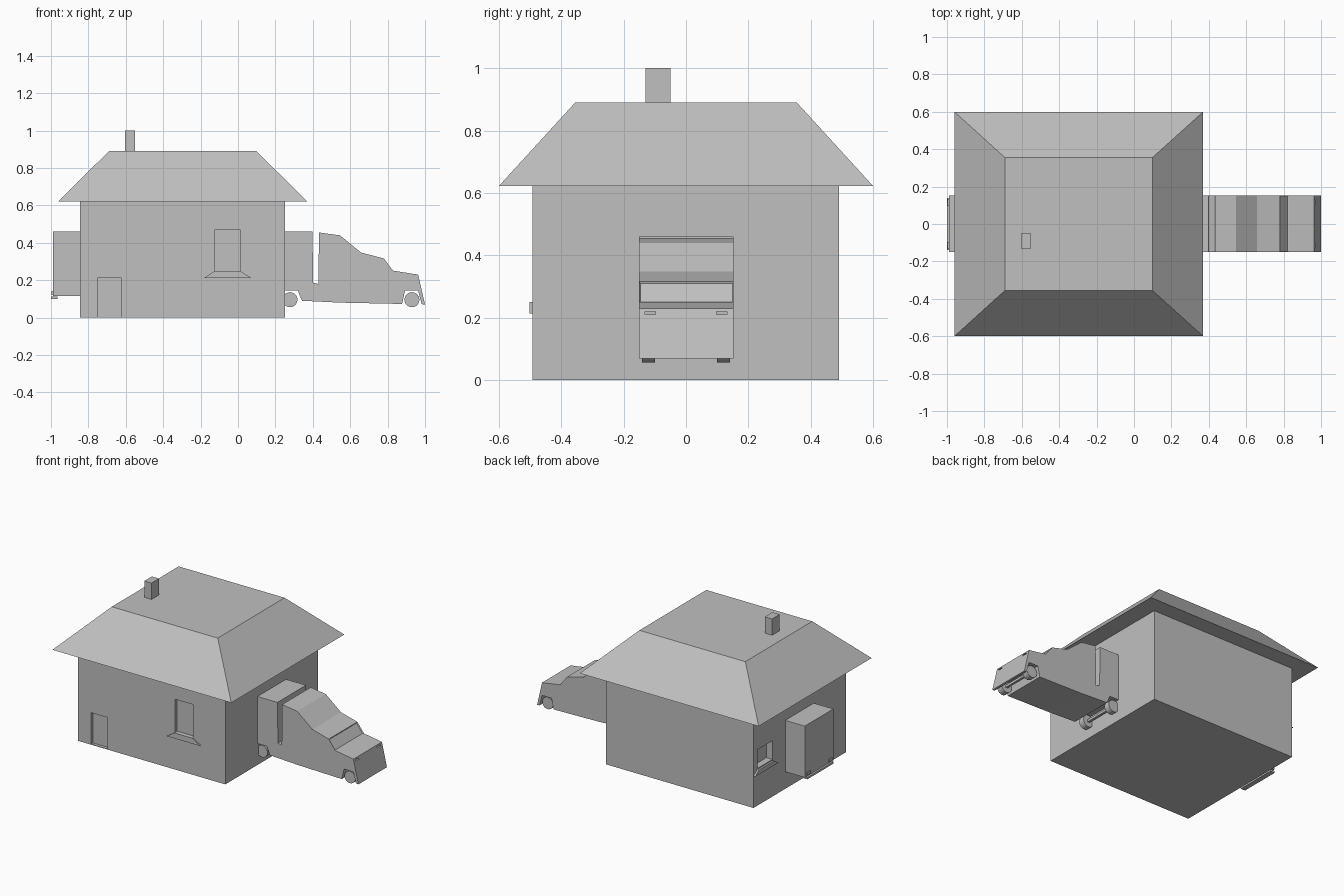
import bpy, bmesh, math
from mathutils import Vector

if "Cube" in bpy.data.objects:
    bpy.data.objects.remove(bpy.data.objects["Cube"])

grey = bpy.data.materials.new("plain_grey")
grey.diffuse_color = (0.53, 0.53, 0.53, 1)
grey.use_nodes = True
grey.node_tree.nodes["Principled BSDF"].inputs["Base Color"].default_value = grey.diffuse_color


def finish(name, bm):
    bmesh.ops.recalc_face_normals(bm, faces=bm.faces)
    mesh = bpy.data.meshes.new(name)
    bm.to_mesh(mesh)
    bm.free()
    mesh.materials.append(grey)
    ob = bpy.data.objects.new(name, mesh)
    bpy.context.collection.objects.link(ob)
    return ob


def box(name, x0, x1, y0, y1, z0, z1):
    bm = bmesh.new()
    bmesh.ops.create_cube(bm, size=1)
    for v in bm.verts:
        v.co = Vector((x1 if v.co.x > 0 else x0, y1 if v.co.y > 0 else y0, z1 if v.co.z > 0 else z0))
    return finish(name, bm)


def prism(points, move):
    """Closed solid from a flat outline pushed along a vector."""
    bm = bmesh.new()
    face = bm.faces.new([bm.verts.new(p) for p in points])
    out = bmesh.ops.extrude_face_region(bm, geom=[face], use_keep_orig=True)
    for v in out["geom"]:
        if isinstance(v, bmesh.types.BMVert):
            v.co += Vector(move)
    bmesh.ops.recalc_face_normals(bm, faces=bm.faces)
    return bm


def cut(target, name, *bounds):
    """Carve a box-shaped recess and remove the cutter."""
    cutter = box(name, *bounds)
    mod = target.modifiers.new(name, 'BOOLEAN')
    mod.operation = 'DIFFERENCE'
    mod.solver = 'EXACT'
    mod.object = cutter
    bpy.context.view_layer.objects.active = target
    bpy.ops.object.modifier_apply(modifier=mod.name)
    bpy.data.objects.remove(cutter)


# House walls with recessed door and windows
walls = box("house_walls", -0.845, 0.25, -0.492, 0.49, 0, 0.622)
cut(walls, "door_recess", -0.748, -0.626, -0.6, -0.472, 0.004, 0.215)
cut(walls, "front_window_recess", -0.123, 0.01, -0.6, -0.47, 0.25, 0.472)
cut(walls, "side_window_recess", -0.9, -0.80, 0.29, 0.45, 0.25, 0.375)

# Flared window sills
finish("front_window_sill", prism(
    [(-0.18, -0.49, 0.213), (0.07, -0.49, 0.213), (0.01, -0.49, 0.25), (-0.123, -0.49, 0.25)],
    (0, -0.011, 0)))
finish("side_window_sill", prism(
    [(-0.843, 0.24, 0.213), (-0.843, 0.488, 0.213), (-0.843, 0.45, 0.243), (-0.843, 0.29, 0.243)],
    (-0.014, 0, 0)))

# Flat-topped hip roof and chimney
roof = box("roof", -0.96, 0.37, -0.6, 0.6, 0.622, 0.89)
for v in roof.data.vertices:
    if v.co.z > 0.8:
        v.co.x = 0.098 if v.co.x > 0 else -0.69
        v.co.y = math.copysign(0.355, v.co.y)
box("chimney", -0.605, -0.552, -0.13, -0.05, 0.87, 1.0)

# Truck body outline along its side, with cab gap and wheel arches
outline = [(-0.99, 0.115), (-0.99, 0.46), (0.398, 0.46), (0.402, 0.187), (0.43, 0.18),
           (0.433, 0.455), (0.545, 0.44), (0.658, 0.348), (0.78, 0.316), (0.829, 0.251),
           (0.963, 0.23), (1.0, 0.07), (0.982, 0.072), (0.963, 0.144), (0.893, 0.144),
           (0.877, 0.073), (0.55, 0.08), (0.342, 0.09), (0.32, 0.144), (0.20, 0.144),
           (0.18, 0.115)]
bm = prism([(x, -0.15, z) for x, z in outline], (0, 0.303, 0))
# Windscreen set slightly into the cab
for f in list(bm.faces):
    c = f.calc_center_median()
    if 0.79 < c.x < 0.82 and 0.27 < c.z < 0.30:
        bmesh.ops.inset_region(bm, faces=[f], thickness=0.006, depth=-0.006)
truck = finish("truck_body", bm)

# Headlight slots, rear bumper and tail lamps
for side in (-1, 1):
    y = 0.115 * side
    cut(truck, "headlight_slot", 0.955, 1.0, y - 0.017, y + 0.017, 0.211, 0.220)
    box("tail_lamp", -0.996, -0.985, y - 0.018, y + 0.018, 0.122, 0.142)
box("rear_bumper", -1.0, -0.966, -0.14, 0.14, 0.10, 0.113)

# Wheels
for x in (0.278, 0.93):
    for side in (-1, 1):
        bm = bmesh.new()
        bmesh.ops.create_cone(bm, cap_ends=True, segments=20, radius1=0.04, radius2=0.04, depth=0.042)
        for v in bm.verts:
            v.co = Vector((v.co.x + x, v.co.z + 0.12 * side, v.co.y + 0.096))
        wheel = finish("wheel", bm)
        bpy.ops.object.select_all(action='DESELECT')
        wheel.select_set(True)
        bpy.context.view_layer.objects.active = wheel
        bpy.ops.object.shade_smooth_by_angle(angle=math.radians(35))
    # Axle joining each pair
    box("axle", x - 0.008, x + 0.008, -0.11, 0.11, 0.088, 0.104)
